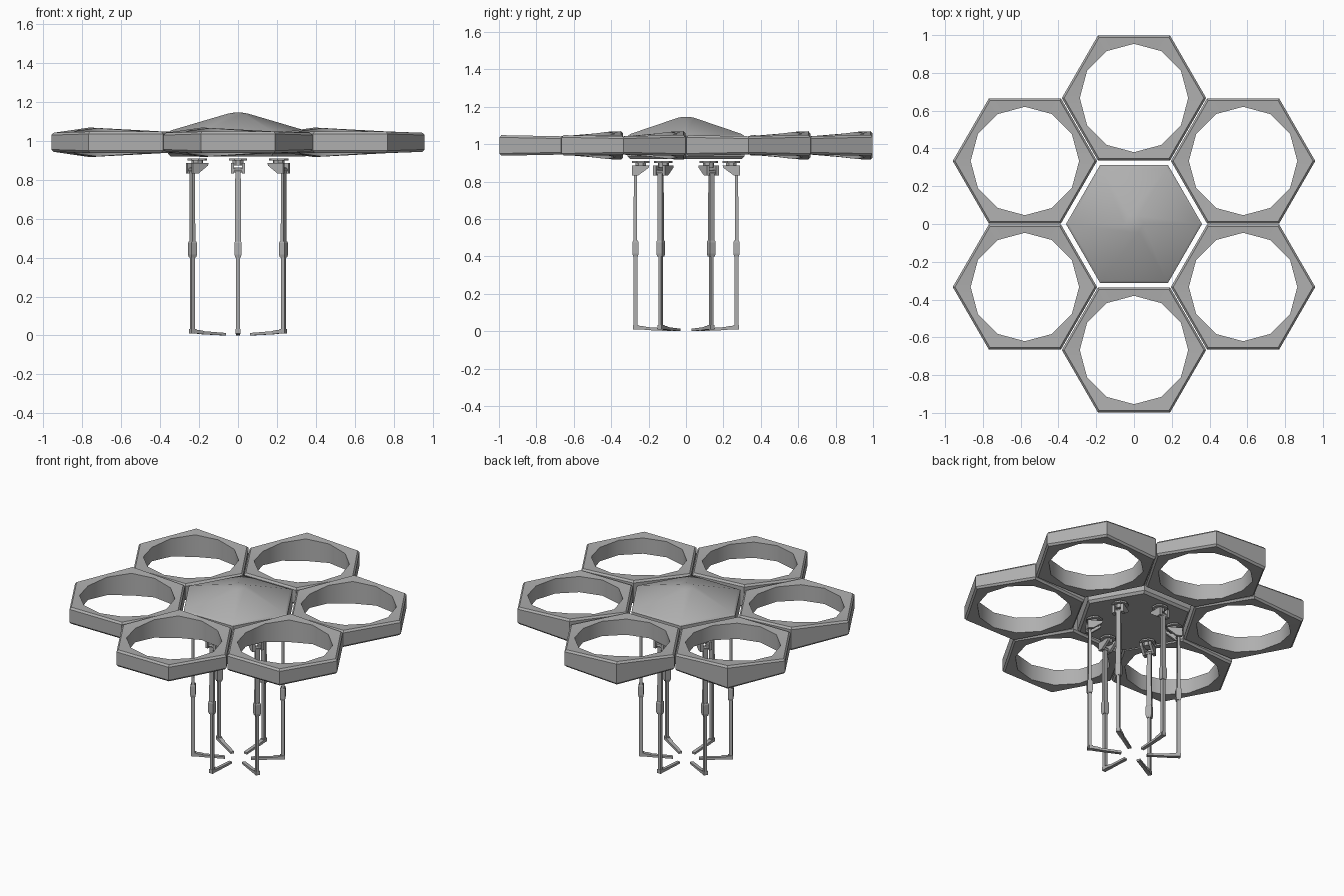
import bpy, bmesh
from math import cos, sin, pi, radians

if "Cube" in bpy.data.objects:
    bpy.data.objects.remove(bpy.data.objects["Cube"])

# dark grey used everywhere
grey = bpy.data.materials.new("dark_grey")
grey.diffuse_color = (.43, .43, .43, 1)
grey.use_nodes = True
grey.node_tree.nodes["Principled BSDF"].inputs["Base Color"].default_value = grey.diffuse_color


def make(name, verts, faces):
    me = bpy.data.meshes.new(name)
    bm = bmesh.new()
    vs = [bm.verts.new(v) for v in verts]
    for f in faces:
        bm.faces.new([vs[i] for i in f])
    bmesh.ops.recalc_face_normals(bm, faces=bm.faces)
    bm.to_mesh(me)
    bm.free()
    me.materials.append(grey)
    ob = bpy.data.objects.new(name, me)
    bpy.context.collection.objects.link(ob)
    return ob


def loft(name, loops, closed=False):
    """Join equal loops; cap the ends, or close the loops into a tube ring."""
    n, m = len(loops[0]), len(loops)
    faces = [(i * n + j, i * n + (j + 1) % n, (i + 1) % m * n + (j + 1) % n, (i + 1) % m * n + j)
             for i in range(m if closed else m - 1) for j in range(n)]
    if not closed:
        faces += [range(n), range((m - 1) * n, m * n)]
    return make(name, [v for l in loops for v in l], faces)


def smooth(ob, angle):
    bpy.ops.object.select_all(action='DESELECT')
    ob.select_set(True)
    bpy.context.view_layer.objects.active = ob
    bpy.ops.object.shade_smooth_by_angle(angle=radians(angle))


def ngon(n, r, z, x=0, start=0):
    return [(x + r * cos(start + 2 * pi * i / n), r * sin(start + 2 * pi * i / n), z) for i in range(n)]


def rect(x, w, d, z):
    return [(x - w, -d, z), (x + w, -d, z), (x + w, d, z), (x - w, d, z)]


# rotor rings: hexagonal outside, 12-sided hole, one raised corner
half = [.049, .056, .076, .049, .055, .055]
heights = []
for i in range(6):
    heights += [half[i], (half[i] + half[(i + 1) % 6]) / 2]


def ring_loop(r, hexagonal, side, drop):
    pts = []
    for i in range(12):
        k = r * (cos(pi / 6) if hexagonal and i % 2 else 1)
        pts.append((k * cos(i * pi / 6), k * sin(i * pi / 6), .993 + side * (heights[i] - drop)))
    return pts


for i in range(6):
    a = radians(30 + 60 * i)
    ring = loft(f"rotor_ring_{i + 1}", [
        ring_loop(.382, True, 1, .012), ring_loop(.37, True, 1, 0),
        ring_loop(.287, False, 1, .003), ring_loop(.287, False, -1, .003),
        ring_loop(.37, True, -1, 0), ring_loop(.382, True, -1, .012)], closed=True)
    ring.location = (.667 * cos(a), .667 * sin(a), 0)
    smooth(ring, 35)

# central hull with low domed lid
hull = loft("hull", [ngon(6, r, z) for r, z in
                     [(.345, .92), (.36, .935), (.36, 1.043), (.345, 1.054), (.05, 1.141), (.02, 1.146)]])
smooth(hull, 30)


# legs, drawn along +x and turned into place
def leg(i):
    a = radians(30 + 60 * i)
    n = i + 1
    parts = [
        loft(f"mount_plate_{n}", [ngon(8, .05, .9, .242, pi / 8), ngon(8, .05, .911, .242, pi / 8)]),
        loft(f"mount_neck_{n}", [ngon(8, .03, .875, .242, pi / 8), ngon(8, .03, .902, .242, pi / 8)]),
        loft(f"upper_leg_{n}", [rect(.271, .009, .015, .47), rect(.271, .008, .014, .86)]),
        loft(f"knee_{n}", [rect(.27, .013, .014, .4), rect(.27, .016, .018, .415),
                           rect(.27, .016, .018, .475), rect(.27, .013, .016, .484)]),
        loft(f"lower_leg_{n}", [rect(.27, .011, .009, .02), rect(.27, .011, .009, .41)]),
        loft(f"ankle_{n}", [rect(.268, .015, .013, .01), rect(.268, .015, .013, .034)]),
    ]
    # bracket cheeks either side of the leg top
    prof = [(.288, .887), (.195, .887), (.2, .873), (.255, .833), (.288, .833)]
    for s, tag in ((1, "left"), (-1, "right")):
        parts.append(loft(f"bracket_{tag}_{n}", [[(x, s * y, z) for x, z in prof] for y in (.02, .037)]))
    parts.append(loft(f"hip_pin_{n}", [[(x + .27, y, z + .85) for x, z, _ in ngon(8, .013, 0)]
                                       for y in (-.037, .037)]))
    # toe reaching inward
    toe = [(.275, .014, .012, .032), (.215, .013, .007, .025), (.21, .011, .006, .022), (.078, .011, 0, .013)]
    parts.append(loft(f"toe_{n}", [[(x, -w, lo), (x, w, lo), (x, w, hi), (x, -w, hi)]
                                   for x, w, lo, hi in toe]))
    for p in parts:
        p.rotation_euler.z = a


for i in range(6):
    leg(i)
